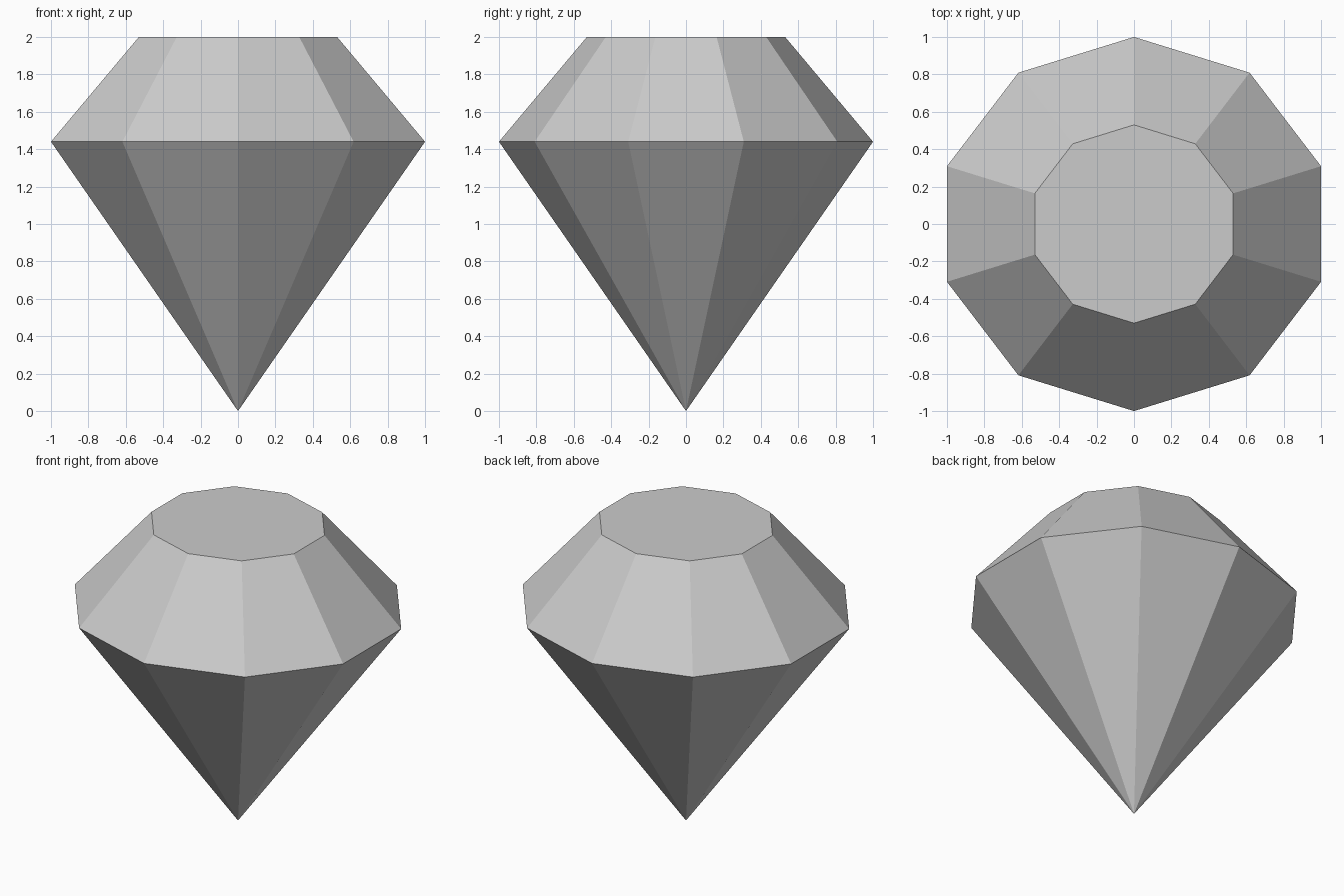
import bpy
import bmesh
from math import sin, cos, tau

cube = bpy.data.objects.get("Cube")
if cube:
    bpy.data.objects.remove(cube, do_unlink=True)

SIDES = 10
STRETCH = 1 / cos(tau / 20)   # widens the decagon to a full two units in x

# Plain grey stone
grey = bpy.data.materials.new("stone_grey")
grey.use_nodes = True
colour = (0.6, 0.6, 0.6, 1)
grey.diffuse_color = colour
grey.node_tree.nodes["Principled BSDF"].inputs["Base Color"].default_value = colour


def ring(bm, radius, z):
    """Decagon with a corner at the front and back."""
    angles = [tau * (i + 0.5) / SIDES for i in range(SIDES)]
    return [bm.verts.new((radius * STRETCH * cos(a), radius * sin(a), z)) for a in angles]


# Cut gem: point, girdle and flat table
bm = bmesh.new()
tip = bm.verts.new((0, 0, 0))
girdle = ring(bm, 1, 1.44)
table = ring(bm, 0.53, 2)
bm.faces.new(table)
for i in range(SIDES):
    j = (i + 1) % SIDES
    bm.faces.new((girdle[i], girdle[j], table[j], table[i]))
    bm.faces.new((tip, girdle[j], girdle[i]))
bmesh.ops.recalc_face_normals(bm, faces=bm.faces[:])

mesh = bpy.data.meshes.new("gem")
bm.to_mesh(mesh)
bm.free()
mesh.materials.append(grey)
bpy.context.collection.objects.link(bpy.data.objects.new("gem", mesh))
